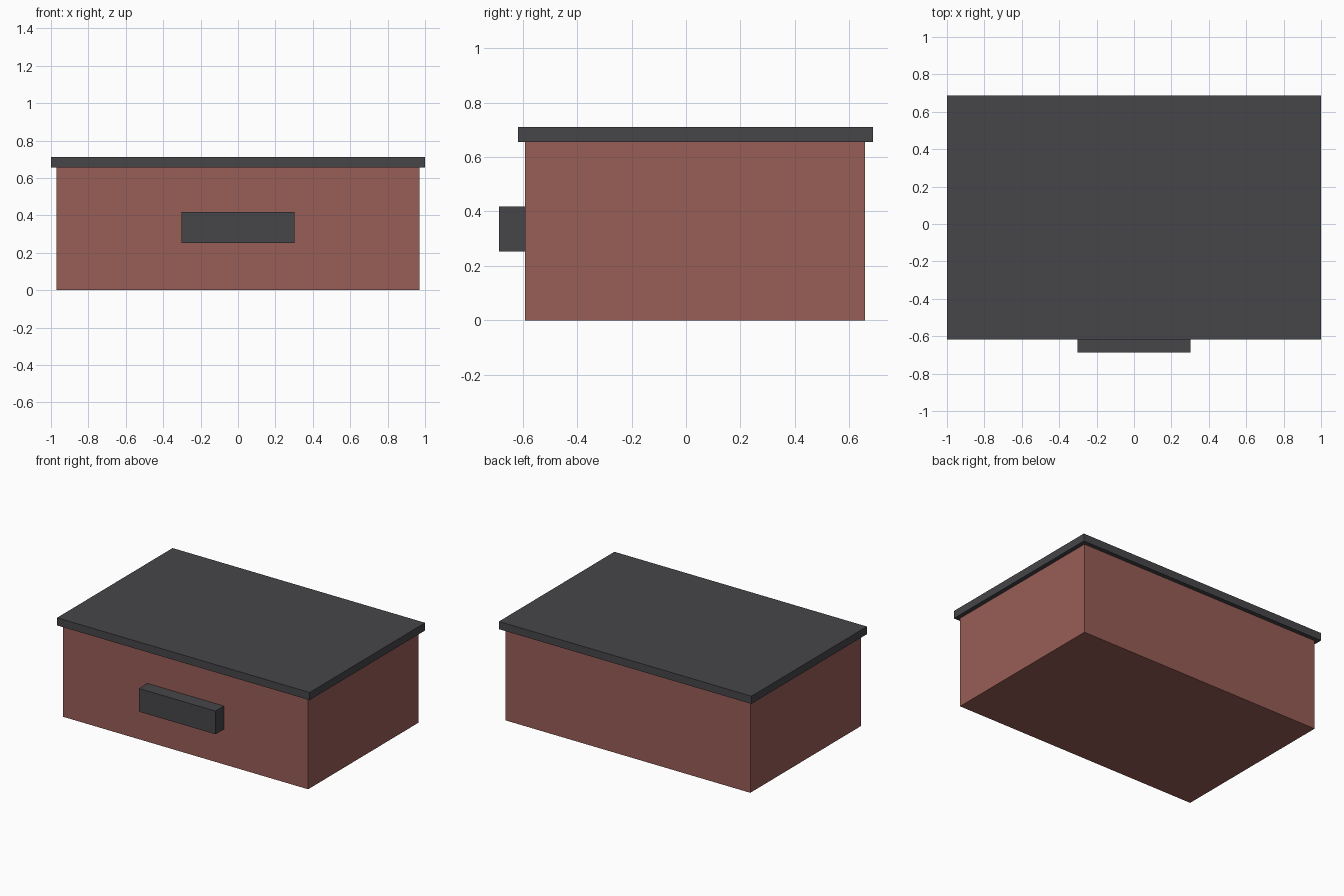
import bpy
import bmesh
from mathutils import Vector

cube = bpy.data.objects.get("Cube")
if cube:
    bpy.data.objects.remove(cube, do_unlink=True)


def make_material(name, color):
    mat = bpy.data.materials.new(name)
    mat.use_nodes = True
    mat.diffuse_color = color
    mat.node_tree.nodes["Principled BSDF"].inputs["Base Color"].default_value = color
    return mat


def box(name, low, high, mat):
    """Flat-shaded box spanning two opposite corners."""
    low, high = Vector(low), Vector(high)
    size, centre = high - low, (low + high) / 2
    bm = bmesh.new()
    bmesh.ops.create_cube(bm, size=1)
    bmesh.ops.scale(bm, vec=size, verts=bm.verts)
    mesh = bpy.data.meshes.new(name)
    bm.to_mesh(mesh)
    bm.free()
    mesh.materials.append(mat)
    obj = bpy.data.objects.new(name, mesh)
    obj.location = centre
    bpy.context.collection.objects.link(obj)
    return obj


brick_red = make_material("brick_red", (0.314, 0.109, 0.093, 1))
charcoal = make_material("charcoal", (0.061, 0.061, 0.068, 1))

# Main body
box("body", (-0.97, -0.592, 0), (0.97, 0.658, 0.656), brick_red)

# Overhanging top slab
box("top_slab", (-1, -0.618, 0.656), (1, 0.688, 0.711), charcoal)

# Block handle on the front
box("handle", (-0.303, -0.688, 0.252), (0.303, -0.592, 0.418), charcoal)
